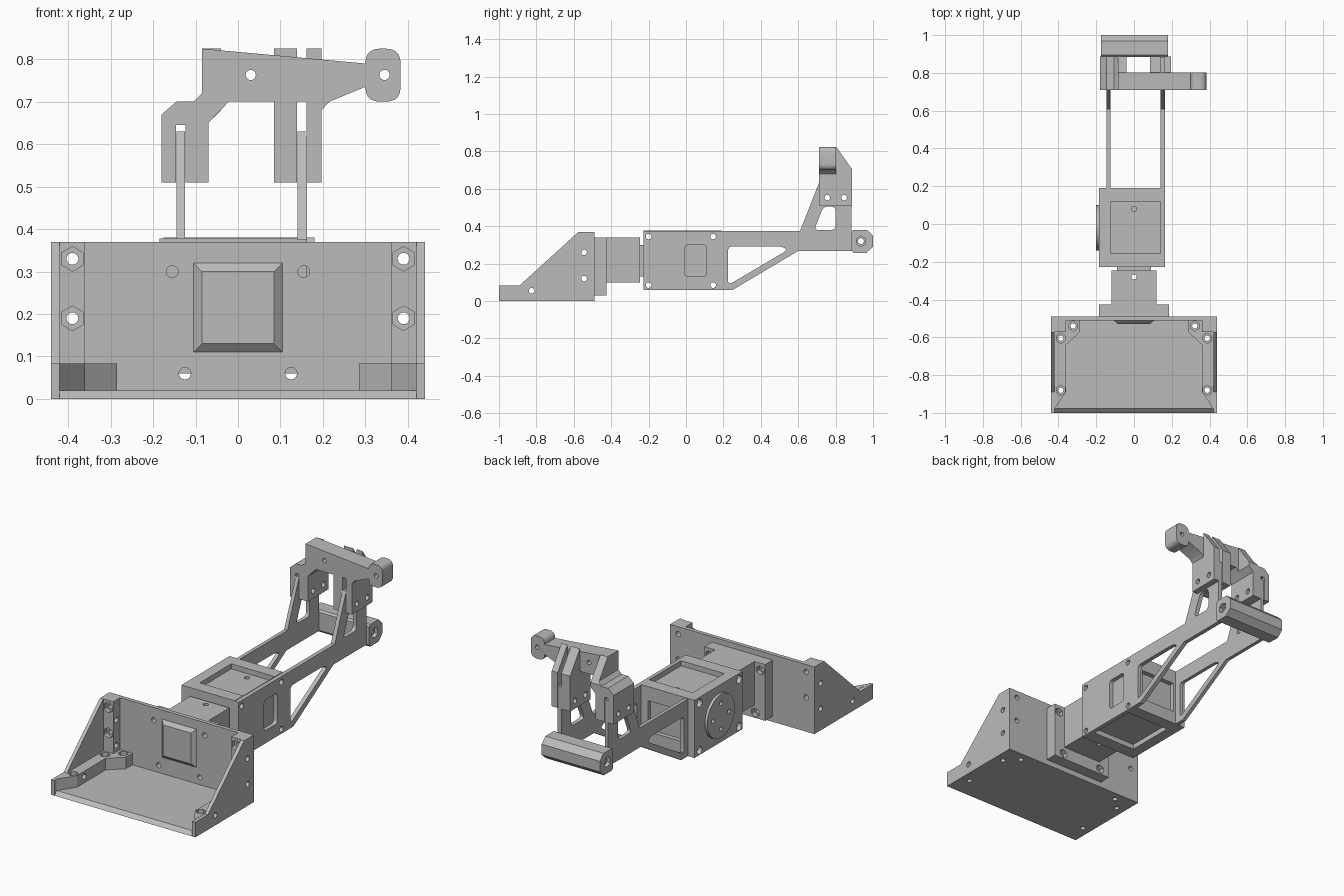
import bpy, bmesh, math
from mathutils import Vector

if "Cube" in bpy.data.objects:
    bpy.data.objects.remove(bpy.data.objects["Cube"])

grey = bpy.data.materials.new("plain grey")
grey.use_nodes = True
grey.diffuse_color = (0.5, 0.5, 0.5, 1)
grey.node_tree.nodes["Principled BSDF"].inputs["Base Color"].default_value = (0.5, 0.5, 0.5, 1)
parts = []


def place(axis, a, b, d):
    """Profile point (a, b) at depth d along the axis."""
    return {"x": (d, a, b), "y": (a, d, b), "z": (a, b, d)}[axis]


def fillet(pts, r, steps=5):
    """Round every corner of a 2D outline."""
    out = []
    for i, p in enumerate(pts):
        p, q, s = Vector(p), Vector(pts[i - 1]), Vector(pts[(i + 1) % len(pts)])
        a = p + (q - p).normalized() * min(r, (q - p).length * 0.45)
        b = p + (s - p).normalized() * min(r, (s - p).length * 0.45)
        for k in range(steps + 1):
            t = k / steps
            out.append(tuple(a * (1 - t) ** 2 + p * 2 * t * (1 - t) + b * t * t))
    return out


def rect(a0, a1, b0, b1):
    return [(a0, b0), (a1, b0), (a1, b1), (a0, b1)]


def circle(a, b, r, n=20):
    return [(a + r * math.cos(2 * math.pi * k / n + math.pi / 2),
             b + r * math.sin(2 * math.pi * k / n + math.pi / 2)) for k in range(n)]


def prism(name, axis, pts, lo, hi, top=None):
    """Extrude an outline from lo to hi; top may be a different end outline."""
    bm = bmesh.new()
    v0 = [bm.verts.new(place(axis, a, b, lo)) for a, b in pts]
    v1 = [bm.verts.new(place(axis, a, b, hi)) for a, b in (top or pts)]
    bm.faces.new(v0)
    bm.faces.new(v1)
    for i in range(len(pts)):
        bm.faces.new((v0[i - 1], v0[i], v1[i], v1[i - 1]))
    bmesh.ops.recalc_face_normals(bm, faces=bm.faces)
    me = bpy.data.meshes.new(name)
    bm.to_mesh(me)
    bm.free()
    me.materials.append(grey)
    ob = bpy.data.objects.new(name, me)
    bpy.context.scene.collection.objects.link(ob)
    parts.append(ob)
    return ob


def cut(targets, axis, pts, lo, hi):
    """Subtract an extruded outline from each target."""
    cutter = prism("cutter", axis, pts, lo, hi)
    parts.remove(cutter)
    cutter.hide_render = True
    for ob in targets:
        mod = ob.modifiers.new("cut", "BOOLEAN")
        mod.operation, mod.solver, mod.object = "DIFFERENCE", "EXACT", cutter
        dg = bpy.context.evaluated_depsgraph_get()
        me = bpy.data.meshes.new_from_object(ob.evaluated_get(dg))
        ob.modifiers.clear()
        ob.data = me
    bpy.data.objects.remove(cutter)


# Tray: floor, back wall, raised pad
floor = prism("tray_floor", "x", [(-1, 0), (-0.49, 0), (-0.49, 0.02), (-0.978, 0.02)], -0.42, 0.42)
wall = prism("tray_back_wall", "y", rect(-0.42, 0.42, 0.02, 0.37), -0.512, -0.49)
prism("wall_pad", "y", rect(-0.105, 0.105, 0.11, 0.32), -0.512, -0.53,
      rect(-0.085, 0.085, 0.13, 0.30))
mount = prism("mount_plate", "y", rect(-0.185, 0.185, 0.03, 0.34), -0.49, -0.425)

# Side gussets, corner posts and floor strips
side_profile = [(-1, 0), (-1, 0.083), (-0.89, 0.083), (-0.575, 0.37), (-0.49, 0.37), (-0.49, 0)]
for s, side in ((1, "left"), (-1, "right")):
    gusset = prism(side + "_gusset", "x", side_profile, s * 0.42, s * 0.44)
    post = prism(side + "_post", "y", rect(*sorted((s * 0.36, s * 0.42)), 0.083, 0.37), -0.572, -0.512)
    strip_pts = [(0.42, -0.98), (0.36, -0.89), (0.36, -0.64), (0.285, -0.57), (0.285, -0.512), (0.42, -0.512)]
    strip = prism(side + "_floor_strip", "z", [(s * x, y) for x, y in strip_pts], 0.02, 0.084)
    for y, z in ((-0.545, 0.26), (-0.545, 0.12), (-0.825, 0.055)):
        cut([gusset, post if z > 0.1 else strip], "x", circle(y, z, 0.015), s * 0.34, s * 0.46)
    for z in (0.33, 0.19):
        cut([post, wall], "y", circle(s * 0.39, z, 0.014), -0.6, -0.48)
        cut([post], "y", circle(s * 0.39, z, 0.029, 6), -0.6, -0.55)
    for x, y in ((0.322, -0.54), (0.388, -0.605), (0.388, -0.88)):
        cut([strip, floor], "z", circle(s * x, y, 0.014), -0.01, 0.1)
        cut([strip], "z", circle(s * x, y, 0.027, 6), 0.06, 0.1)
    for x, z in ((0.155, 0.30), (0.125, 0.06)):
        cut([wall, mount], "y", circle(s * x, z, 0.014), -0.53, -0.4)
        cut([mount], "y", circle(s * x, z, 0.025, 6), -0.45, -0.4)

# Neck between the tray and the motor housing
neck = prism("neck_block", "z", rect(-0.12, 0.12, -0.425, -0.245), 0.10, 0.34)
cut([neck], "z", circle(0, -0.28, 0.014), 0.05, 0.4)
prism("neck_spacer", "y", rect(-0.09, 0.09, 0.13, 0.30), -0.245, -0.22)

# Motor housing with recessed panels and a round horn
body = prism("motor_housing", "z", rect(-0.185, 0.14, -0.228, 0.19), 0.06, 0.378)
for lo, hi in ((0.35, 0.4), (0.04, 0.088)):
    cut([body], "z", rect(-0.125, 0.139, -0.155, 0.12), lo, hi)
cut([body], "z", circle(0, 0.08, 0.014), 0.3, 0.4)
cut([body], "y", rect(-0.11, 0.10, 0.13, 0.30), 0.165, 0.25)
horn = prism("round_horn", "x", circle(-0.02, 0.215, 0.12, 40), -0.2, -0.185)
for y, z in circle(-0.02, 0.215, 0.07, 4):
    cut([horn], "x", circle(y, z, 0.012), -0.21, -0.18)

# Arm plates
arm_profile = [(-0.228, 0.06), (0.25, 0.06), (0.60, 0.268), (0.885, 0.268), (0.885, 0.63),
               (0.71, 0.63), (0.61, 0.375), (-0.228, 0.375)]
inner_profile = [(0.19, 0.06)] + arm_profile[1:-1] + [(0.19, 0.375)]
arm = prism("left_arm_plate", "x", arm_profile, 0.14, 0.163)
inner = prism("right_arm_plate", "x", inner_profile, -0.145, -0.125)
long_hole = fillet([(0.225, 0.292), (0.225, 0.085), (0.545, 0.274), (0.51, 0.292)], 0.025)
short_hole = fillet([(0.685, 0.38), (0.80, 0.38), (0.80, 0.505), (0.735, 0.505)], 0.025)
for hole in (long_hole, short_hole):
    cut([arm, inner], "x", hole, -0.3, 0.3)
cut([arm], "x", fillet(rect(-0.005, 0.11, 0.13, 0.30), 0.02), 0.13, 0.2)
for y in (-0.2, 0.145):
    for z in (0.085, 0.345):
        cut([arm, body], "x", circle(y, z, 0.015), -0.3, 0.3)
        cut([body], "x", circle(y, z, 0.022), -0.3, -0.16)

# Bar at the arm tip
bar = prism("tip_bar", "x", [(0.885, 0.27), (0.895, 0.258), (0.965, 0.258), (1, 0.29), (1, 0.348),
                             (0.968, 0.38), (0.895, 0.38), (0.885, 0.37)], -0.175, 0.18)
cut([bar], "x", circle(0.935, 0.32, 0.016), -0.3, 0.3)
for lo, hi in ((-0.2, -0.155), (0.16, 0.2)):
    cut([bar], "x", circle(0.935, 0.32, 0.028, 6), lo, hi)

# Top bracket: front plate with a rounded end, and two forked legs behind it
rounded_end = fillet([(0.30, 0.70), (0.383, 0.70), (0.383, 0.825), (0.30, 0.825)], 0.035)
left_leg = [(0.085, 0.51), (0.197, 0.51), (0.197, 0.68), (0.215, 0.70)]
right_leg = [(-0.145, 0.70), (-0.18, 0.67), (-0.18, 0.51), (-0.07, 0.51), (-0.07, 0.65)]
shoulder = [(-0.085, 0.825), (-0.085, 0.72), (-0.105, 0.70)]
plate = prism("bracket_plate", "y", shoulder + right_leg + [(-0.022, 0.70), (0.085, 0.70)]
              + left_leg + rounded_end, 0.71, 0.803)
legs = [prism("right_fork", "y", shoulder + right_leg + [(-0.04, 0.68), (-0.04, 0.825)], 0.803, 0.888),
        prism("left_fork", "y", left_leg[:3] + [(0.197, 0.825), (0.085, 0.825)], 0.803, 0.888)]
cut(legs, "x", [(0.803, 0.825), (0.888, 0.705), (0.95, 0.705), (0.95, 0.85), (0.803, 0.85)], -0.3, 0.3)
cut([plate], "y", rect(0.139, 0.161, 0.49, 0.70), 0.7, 0.9)
cut([plate], "y", rect(-0.146, -0.124, 0.49, 0.645), 0.7, 0.9)
cut([legs[0]], "y", rect(-0.146, -0.124, 0.49, 0.645), 0.7, 0.9)
cut([legs[1]], "y", rect(0.139, 0.161, 0.49, 0.85), 0.8, 0.9)
for x in (0.03, 0.345):
    cut([plate], "y", circle(x, 0.763, 0.012), 0.6, 0.95)
cut([plate, inner, arm], "x", circle(0.755, 0.553, 0.015), -0.3, 0.3)
cut(legs + [inner, arm], "x", circle(0.845, 0.553, 0.015), -0.3, 0.3)

# Smooth round surfaces, keep edges sharp
bpy.ops.object.select_all(action="DESELECT")
for ob in parts:
    ob.select_set(True)
bpy.context.view_layer.objects.active = parts[0]
bpy.ops.object.shade_smooth_by_angle(angle=math.radians(30))
